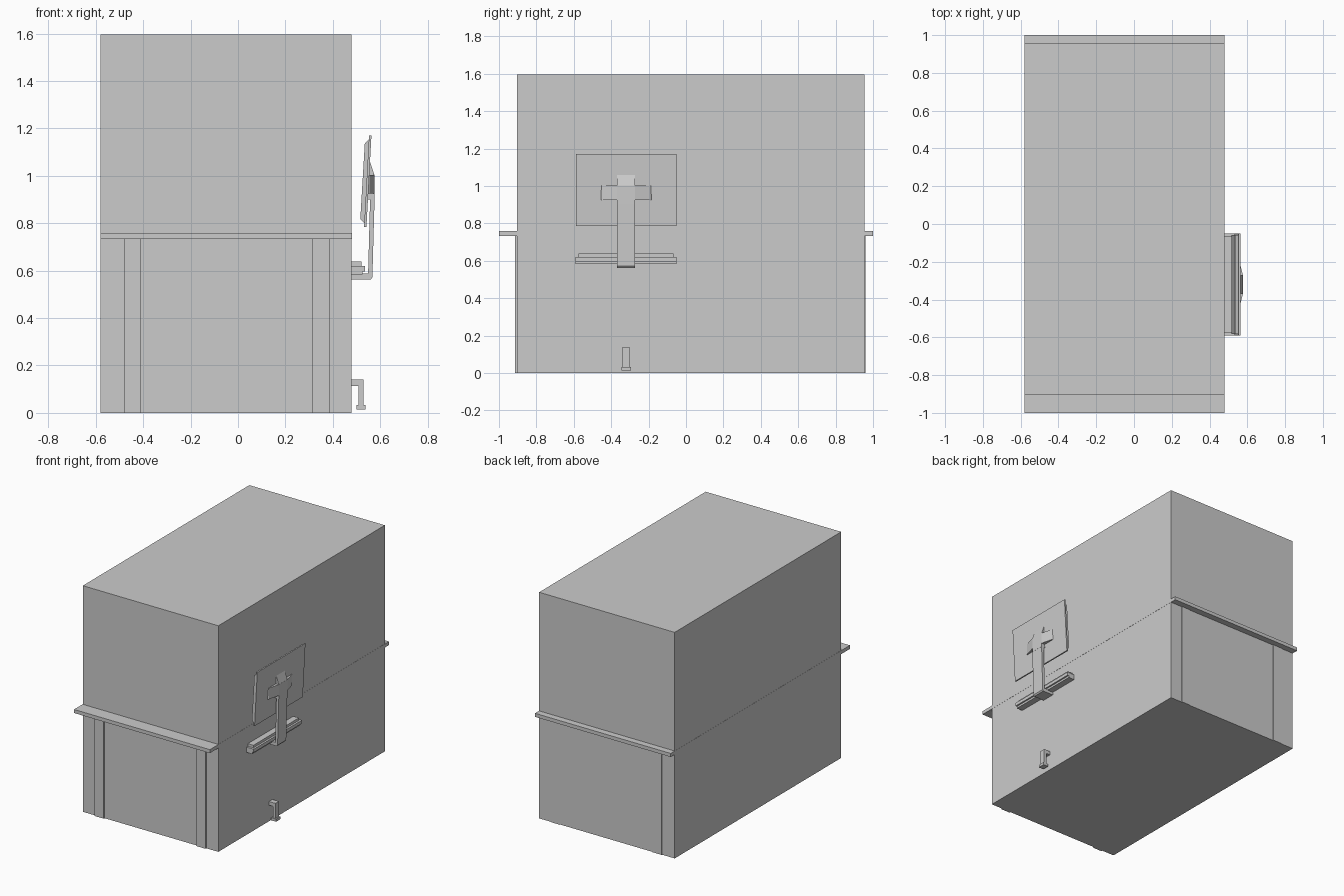
import bpy, bmesh
from mathutils import Vector

if "Cube" in bpy.data.objects:
    bpy.data.objects.remove(bpy.data.objects["Cube"])


def prism(name, pts, lo, hi, axis="y"):
    """Extrude a profile: (x, z) points along y, or (x, y) points along z."""
    bm = bmesh.new()
    at = lambda p, t: (p[0], t, p[1]) if axis == "y" else (p[0], p[1], t)
    face = bm.faces.new([bm.verts.new(at(p, lo)) for p in pts])
    ext = bmesh.ops.extrude_face_region(bm, geom=[face])
    verts = [v for v in ext["geom"] if isinstance(v, bmesh.types.BMVert)]
    move = (0, hi - lo, 0) if axis == "y" else (0, 0, hi - lo)
    bmesh.ops.translate(bm, verts=verts, vec=Vector(move))
    bmesh.ops.recalc_face_normals(bm, faces=bm.faces)
    mesh = bpy.data.meshes.new(name)
    bm.to_mesh(mesh)
    bm.free()
    obj = bpy.data.objects.new(name, mesh)
    bpy.context.collection.objects.link(obj)
    return obj


def box(name, x, y, z):
    return prism(name, [(x[0], z[0]), (x[1], z[0]), (x[1], z[1]), (x[0], z[1])], *y)


# Large cabinet body
box("cabinet_body", (-0.58, 0.479), (-0.904, 0.955), (0, 1.597))

# Table top passing through the body, with four square legs
box("table_top", (-0.581, 0.48), (-1, 1), (0.734, 0.759))
for side, x in (("left", -0.481), ("right", 0.315)):
    for end, y in (("front", -0.913), ("back", 0.888)):
        box(f"{end}_{side}_leg", (x, x + 0.071), (y, y + 0.071), (0, 0.735))

# Monitor: tilted back shell and thinner screen in front of it
yc = -0.32
prism("monitor_shell", [(0.532, 0.785), (0.542, 0.785), (0.563, 1.17), (0.553, 1.17)],
      yc - 0.269, yc + 0.269)
prism("monitor_screen", [(0.516, 0.818), (0.534, 0.80), (0.553, 1.155), (0.535, 1.137)],
      yc - 0.262, yc + 0.262)

# Cross shaped mount with tapering arms
prism("mount_crossbar", [(0.545, yc - 0.14), (0.556, yc - 0.13), (0.577, yc - 0.048),
                         (0.577, yc + 0.048), (0.556, yc + 0.13), (0.545, yc + 0.14)],
      0.925, 1.003, "z")
prism("mount_upright", [(0.542, 0.90), (0.577, 0.90), (0.577, 1.0), (0.557, 1.06),
                        (0.546, 1.06)], yc - 0.048, yc + 0.048)

# Bent support arm
prism("support_arm", [(0.40, 0.563), (0.56, 0.563), (0.567, 0.572), (0.577, 0.93),
                      (0.558, 0.93), (0.549, 0.588), (0.40, 0.588)],
      yc - 0.048, yc + 0.048)

# Keyboard tray and keyboard
prism("keyboard_tray", [(0.40, 0.583), (0.525, 0.583), (0.525, 0.597), (0.536, 0.597),
                        (0.536, 0.62), (0.40, 0.62)], yc - 0.27, yc + 0.27)
box("keyboard", (0.40, 0.522), (yc - 0.254, yc + 0.254), (0.619, 0.638))

# Small bent bracket with a foot pad near the floor
prism("floor_bracket", [(0.44, 0.114), (0.509, 0.114), (0.509, 0.03), (0.53, 0.03),
                        (0.53, 0.14), (0.44, 0.14)], yc - 0.019, yc + 0.019)
box("bracket_foot", (0.50, 0.539), (yc - 0.025, yc + 0.025), (0.015, 0.033))
